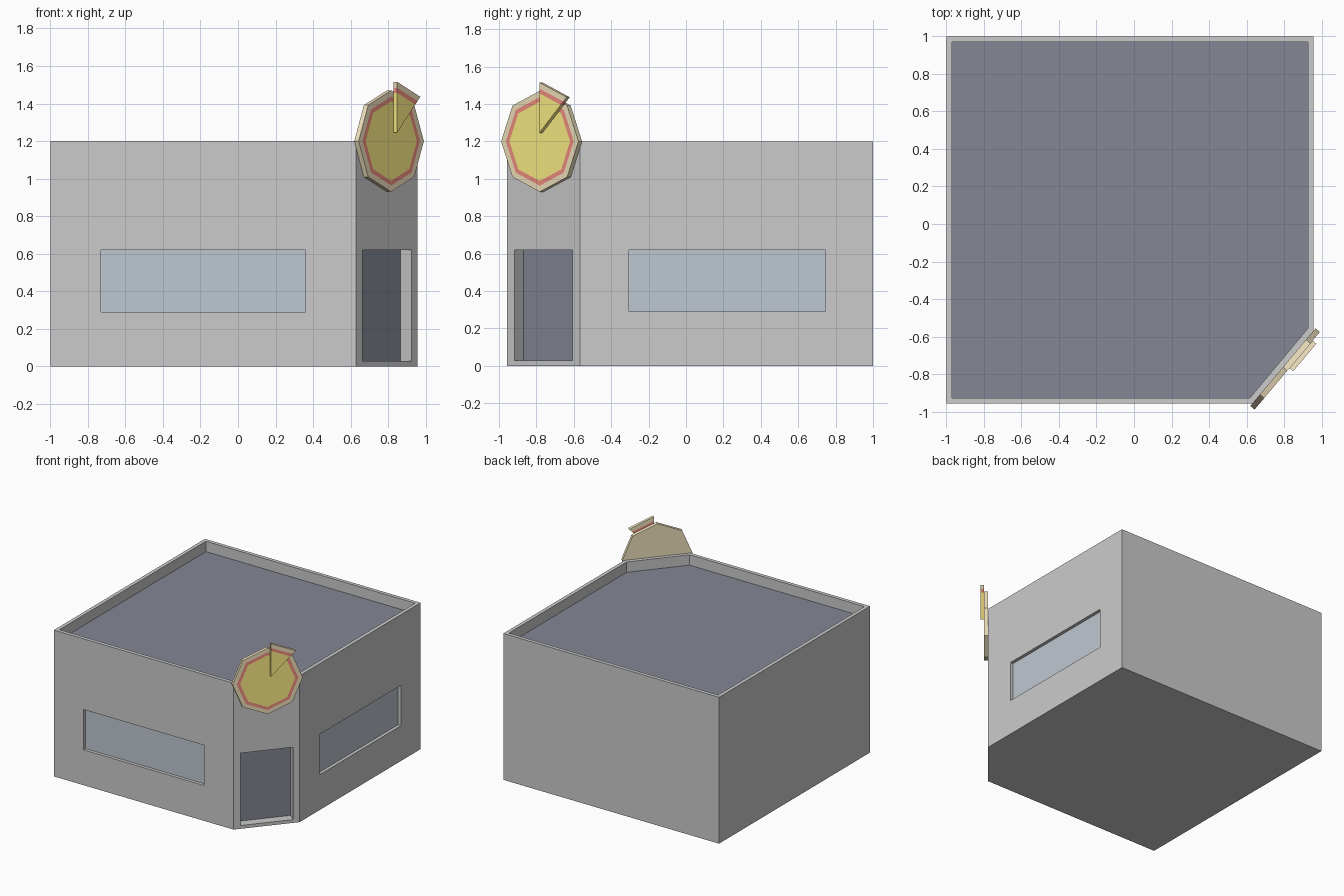
import bpy, bmesh, math
from mathutils import Vector

if "Cube" in bpy.data.objects:
    bpy.data.objects.remove(bpy.data.objects["Cube"])


def material(name, rgb):
    m = bpy.data.materials.new(name)
    m.diffuse_color = (*rgb, 1)
    m.use_nodes = True
    m.node_tree.nodes["Principled BSDF"].inputs["Base Color"].default_value = m.diffuse_color
    return m


DARK = material("dark_navy", (0.23, 0.245, 0.30))
GLASS = material("window_blue", (0.52, 0.58, 0.64))
CRUST = material("crust_tan", (0.90, 0.78, 0.53))
SAUCE = material("sauce_red", (0.90, 0.28, 0.22))
CHEESE = material("cheese_yellow", (1.0, 0.87, 0.24))


def finish(name, bm, mats=()):
    bmesh.ops.recalc_face_normals(bm, faces=bm.faces)
    me = bpy.data.meshes.new(name)
    bm.to_mesh(me)
    bm.free()
    for m in mats:
        me.materials.append(m)
    ob = bpy.data.objects.new(name, me)
    bpy.context.collection.objects.link(ob)
    return ob


def prism(name, pts, vec, mat=None):
    """Extrude a flat outline along a vector."""
    bm = bmesh.new()
    a = [bm.verts.new(p) for p in pts]
    b = [bm.verts.new(Vector(p) + Vector(vec)) for p in pts]
    bm.faces.new(a)
    bm.faces.new(b)
    for i in range(len(a)):
        j = (i + 1) % len(a)
        bm.faces.new((a[i], a[j], b[j], b[i]))
    return finish(name, bm, [mat] if mat else [])


def carve(target, cutter):
    mod = target.modifiers.new("carve", 'BOOLEAN')
    mod.operation = 'DIFFERENCE'
    mod.solver = 'EXACT'
    mod.object = cutter
    bpy.context.view_layer.objects.active = target
    bpy.ops.object.modifier_apply(modifier=mod.name)
    bpy.data.objects.remove(cutter)


class Wall:
    """Wall plane: s runs along it, o points outward."""
    def __init__(self, origin, along):
        self.a = Vector(origin)
        self.d = Vector(along).normalized()
        self.n = Vector((self.d.y, -self.d.x, 0))

    def p(self, s, z, o=0):
        return self.a + self.d * s + self.n * o + Vector((0, 0, z))

    def rect(self, s0, s1, z0, z1, o):
        return [self.p(s0, z0, o), self.p(s1, z0, o), self.p(s1, z1, o), self.p(s0, z1, o)]


E, H, T = 0.957, 1.2, 0.03
front = Wall((0, -E, 0), (1, 0, 0))
side = Wall((E, 0, 0), (0, 1, 0))
corner = Wall((0.63, -E, 0), (E - 0.63, E - 0.568, 0))
clen = math.hypot(E - 0.63, E - 0.568)

# Building shell with the cut corner
foot = [(-1, -E), (0.63, -E), (E, -0.568), (E, 1), (-1, 1)]
building = prism("building", [(x, y, 0) for x, y in foot], (0, 0, H))

# Roof well inside the parapet
inner = [(-1 + T, -E + T), (0.617, -E + T), (E - T, -0.555), (E - T, 1 - T), (-1 + T, 1 - T)]
carve(building, prism("roof_cutter", [(x, y, 1.11) for x, y in inner], (0, 0, 0.3)))
prism("roof", [(x, y, 1.11) for x, y in inner], (0, 0, 0.005), DARK)

# Recessed windows and corner door
for name, wall, s0, s1, z0, z1, depth, mat in (
        ("front_window", front, -0.73, 0.36, 0.29, 0.62, 0.03, GLASS),
        ("side_window", side, -0.305, 0.745, 0.29, 0.62, 0.03, GLASS),
        ("door", corner, 0.053, clen - 0.05, 0.027, 0.62, 0.08, DARK)):
    carve(building, prism(name + "_cutter", wall.rect(s0, s1, z0, z1, -depth),
                          wall.n * (depth + 0.1)))
    prism(name, wall.rect(s0, s1, z0, z1, -depth), wall.n * 0.004, mat)

# Octagonal pizza sign above the door
R = (0.27, 0.237, 0.212)
THICK, CZ = 0.03, 1.2


def ring(r, o):
    return [corner.p(clen / 2 + r * math.sin(k * math.pi / 4),
                     CZ + r * math.cos(k * math.pi / 4), o) for k in range(8)]


bm = bmesh.new()
loops = [[bm.verts.new(p) for p in ring(r, o)]
         for r, o in ((R[0], 0), (R[0], THICK), (R[1], THICK), (R[2], THICK))]
bm.faces.new(loops[0])
bm.faces.new(loops[3]).material_index = 2
for n, mi in enumerate((0, 0, 1)):
    for i in range(8):
        j = (i + 1) % 8
        f = bm.faces.new((loops[n][i], loops[n][j], loops[n + 1][j], loops[n + 1][i]))
        f.material_index = mi
finish("pizza_sign", bm, (CRUST, SAUCE, CHEESE))

# Raised slice, slid outward from the sign centre
ts, tz = clen / 2 + 0.0186, CZ + 0.045


def slice_pt(r, k):
    a = k * math.pi / 4
    return corner.p(ts + r * math.sin(a), tz + r * math.cos(a), THICK)


for name, r0, r1, mat in (("slice_cheese", 0, R[2], CHEESE),
                          ("slice_sauce", R[2], R[1], SAUCE),
                          ("slice_crust", R[1], R[0], CRUST)):
    pts = [slice_pt(r1, 0), slice_pt(r1, 1), slice_pt(r0, 1)]
    if r0:
        pts.append(slice_pt(r0, 0))
    prism(name, pts, corner.n * 0.026, mat)
